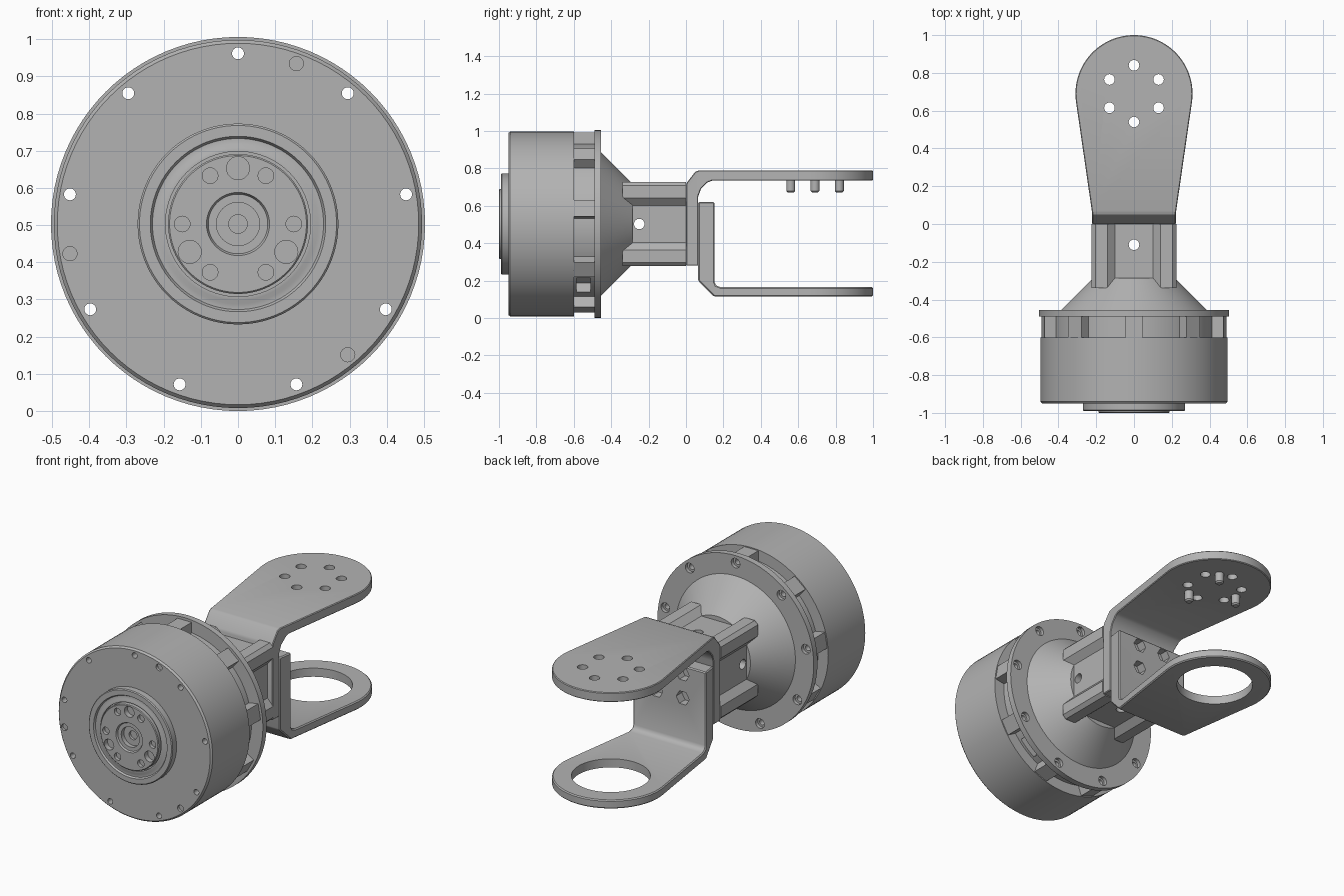
import bpy
import bmesh
from math import cos, sin, pi, radians
from mathutils import Matrix, Vector

cube = bpy.data.objects.get("Cube")
if cube:
    bpy.data.objects.remove(cube, do_unlink=True)

AXIS_Z = 0.503          # height of the motor axis
PLATE_Y = 0.69          # centre of the rounded plate ends

grey = bpy.data.materials.new("machined_grey")
grey.use_nodes = True
grey.diffuse_color = (0.45, 0.45, 0.45, 1)
grey.node_tree.nodes["Principled BSDF"].inputs["Base Color"].default_value = (0.45, 0.45, 0.45, 1)


def make_object(name, bm):
    bmesh.ops.recalc_face_normals(bm, faces=bm.faces[:])
    mesh = bpy.data.meshes.new(name)
    bm.to_mesh(mesh)
    bm.free()
    mesh.materials.append(grey)
    obj = bpy.data.objects.new(name, mesh)
    bpy.context.collection.objects.link(obj)
    return obj


def lathe(name, profile, steps=96):
    """Spin (radius, y) points around the motor axis."""
    bm = bmesh.new()
    verts = [bm.verts.new((r, y, AXIS_Z)) for r, y in profile]
    edges = [bm.edges.new(pair) for pair in zip(verts, verts[1:])]
    bmesh.ops.spin(bm, geom=verts + edges, cent=(0, 0, AXIS_Z), axis=(0, 1, 0),
                   angle=2 * pi, steps=steps)
    bmesh.ops.remove_doubles(bm, verts=bm.verts[:], dist=1e-5)
    return make_object(name, bm)


def add_prism(bm, points, axis, lo, hi):
    """Extrude a 2D outline along an axis from lo to hi."""
    def place(p, h):
        return {"x": (h, p[0], p[1]), "y": (p[0], h, p[1]), "z": (p[0], p[1], h)}[axis]
    face = bm.faces.new([bm.verts.new(place(p, lo)) for p in points])
    new = bmesh.ops.extrude_face_region(bm, geom=[face])["geom"]
    shift = Vector(place((0, 0), hi - lo))
    bmesh.ops.translate(bm, vec=shift, verts=[v for v in new if isinstance(v, bmesh.types.BMVert)])


def prisms(name, shapes):
    bm = bmesh.new()
    for shape in shapes:
        add_prism(bm, *shape)
    return make_object(name, bm)


def circle(cx, cy, r, n=24):
    return [(cx + r * cos(2 * pi * i / n), cy + r * sin(2 * pi * i / n)) for i in range(n)]


def polar(r, degrees, cx=0, cy=AXIS_Z):
    return cx + r * cos(radians(degrees)), cy + r * sin(radians(degrees))


def radial_box(degrees, r0, r1, half):
    """Rectangle in the motor's face plane, pointing outward."""
    turn = Matrix.Rotation(radians(degrees), 2)
    corners = [(r0, -half), (r1, -half), (r1, half), (r0, half)]
    return [tuple(turn @ Vector(c) + Vector((0, AXIS_Z))) for c in corners]


def bake(obj):
    graph = bpy.context.evaluated_depsgraph_get()
    mesh = bpy.data.meshes.new_from_object(obj.evaluated_get(graph))
    obj.modifiers.clear()
    obj.data = mesh


def boolean(obj, shapes, operation="DIFFERENCE"):
    cutter = prisms("cutter", shapes)
    cutter.hide_render = True
    mod = obj.modifiers.new("cut", "BOOLEAN")
    mod.operation, mod.solver, mod.object = operation, "EXACT", cutter
    bake(obj)
    bpy.data.objects.remove(cutter, do_unlink=True)


def bevel(obj, width):
    mod = obj.modifiers.new("bevel", "BEVEL")
    mod.width, mod.segments, mod.limit_method = width, 1, "ANGLE"
    mod.angle_limit = radians(40)
    bake(obj)


# Motor casing, recessed waist, rear flange and cone
body = lathe("motor_body", [
    (0, -0.95), (0.486, -0.95), (0.495, -0.94), (0.495, -0.6), (0.43, -0.6),
    (0.43, -0.49), (0.503, -0.49), (0.503, -0.455), (0.385, -0.455),
    (0.215, -0.285), (0, -0.285)])

# Lugs bridging casing and flange around each screw
bolt_angles = [90 + 40 * k for k in range(9)]
lugs = prisms("flange_lugs", [(radial_box(a, 0.42, 0.488, 0.045), "y", -0.605, -0.485)
                              for a in bolt_angles])

# Screw holes through the casing, lugs and flange
bolt_holes = [(circle(*polar(0.459, a), 0.016), "y", -1.1, -0.4) for a in bolt_angles]
boolean(lugs, bolt_holes)
boolean(body, bolt_holes)
boolean(body, [(circle(*polar(0.459, a), 0.028), "y", -0.475, -0.4) for a in bolt_angles])
boolean(body, [(circle(*polar(0.459, a), 0.019), "y", -1.1, -0.935) for a in (70, -50, 190)])

# Cable port in the waist
boolean(body, [(radial_box(-50, 0.36, 0.46, 0.06), "y", -0.585, -0.51)])

# Output hub with stepped rings and bolt circle
hub = lathe("output_hub", [
    (0, -0.93), (0.27, -0.93), (0.27, -0.985), (0.265, -0.99), (0.236, -0.99),
    (0.23, -0.98), (0.215, -0.98), (0.205, -0.985), (0.195, -0.985), (0.195, -0.965),
    (0.188, -0.965), (0.188, -0.996), (0.184, -1), (0.085, -1), (0.08, -0.99),
    (0.058, -0.99), (0.058, -0.965), (0.025, -0.965), (0.025, -0.945), (0, -0.945)])
boolean(hub, [(circle(*polar(0.15, 60 * k), 0.021), "y", -1.1, -0.98) for k in range(6)]
        + [(circle(*polar(0.15, a), 0.031), "y", -1.1, -0.97) for a in (90, 210, 330)])

# Square column with a shallow channel down each side
side = [(0.205, 0.225), (0.14, 0.225), (0.1, 0.19), (-0.1, 0.19), (-0.14, 0.225), (-0.205, 0.225)]
outline = []
for k in range(4):
    turn = Matrix.Rotation(k * pi / 2, 2)
    outline += [tuple(turn @ Vector(p) + Vector((0, AXIS_Z))) for p in side]
column = prisms("column", [(outline, "y", -0.34, 0)])
boolean(column, [(circle(-0.25, AXIS_Z, 0.028), "x", -0.5, 0.5),
                 (circle(0, -0.11, 0.028), "z", 0, 1)])
# Clear the same cross hole where it meets the cone
boolean(body, [(circle(-0.25, AXIS_Z, 0.028), "x", -0.5, 0.5)])

# Plan shape shared by both bracket arms
RADIUS = 0.31
arc = [polar(RADIUS, -8 + 196 * i / 48, 0, PLATE_Y) for i in range(49)]
plan = [(-0.222, 0.06), (-0.222, -0.1), (0.222, -0.1), (0.222, 0.06)] + arc


def bracket(name, profile):
    obj = prisms(name, [(profile, "x", -0.4, 0.4)])
    boolean(obj, [(plan, "z", 0, 1)], "INTERSECT")
    bevel(obj, 0.006)
    return obj


upper = bracket("upper_bracket", [
    (0, 0.28), (0.065, 0.28), (0.065, 0.65), (0.08, 0.69), (0.115, 0.725), (0.14, 0.735),
    (1.1, 0.735), (1.1, 0.79), (0.07, 0.79), (0.05, 0.783), (0.005, 0.725), (0, 0.71)])
lower = bracket("lower_bracket", [
    (0.065, 0.62), (0.152, 0.62), (0.152, 0.195), (0.16, 0.175), (0.185, 0.165),
    (1.1, 0.165), (1.1, 0.115), (0.15, 0.115), (0.065, 0.2)])

# Holes in the upper arm, the large opening in the lower arm
boolean(upper, [(circle(*polar(0.15, 30 + 60 * k, 0, PLATE_Y), 0.028), "z", 0.6, 0.9)
                for k in range(6)])
boolean(lower, [(circle(0, PLATE_Y, 0.208, 64), "z", 0, 0.3)])

# Hexagonal nut pockets in the lower bracket's upright
boolean(lower, [(circle(x, AXIS_Z + z, 0.042, 6), "y", 0.1, 0.3)
                for x in (-0.085, 0.085) for z in (-0.07, 0.07)])

# Locating pins under the upper arm, with tapered tips
for number, angle in enumerate((60, 180, 300), 1):
    px, py = polar(0.15, angle, 0, PLATE_Y)
    pin = prisms(f"locating_pin_{number}", [(circle(px, py, 0.024), "z", 0.672, 0.745)])
    bevel(pin, 0.008)

# Smooth round surfaces, keep machined edges crisp
bpy.ops.object.select_all(action="DESELECT")
for obj in bpy.context.collection.objects:
    if obj.type == "MESH" and grey.name in obj.data.materials:
        obj.select_set(True)
        bpy.context.view_layer.objects.active = obj
bpy.ops.object.shade_smooth_by_angle(angle=radians(30))
